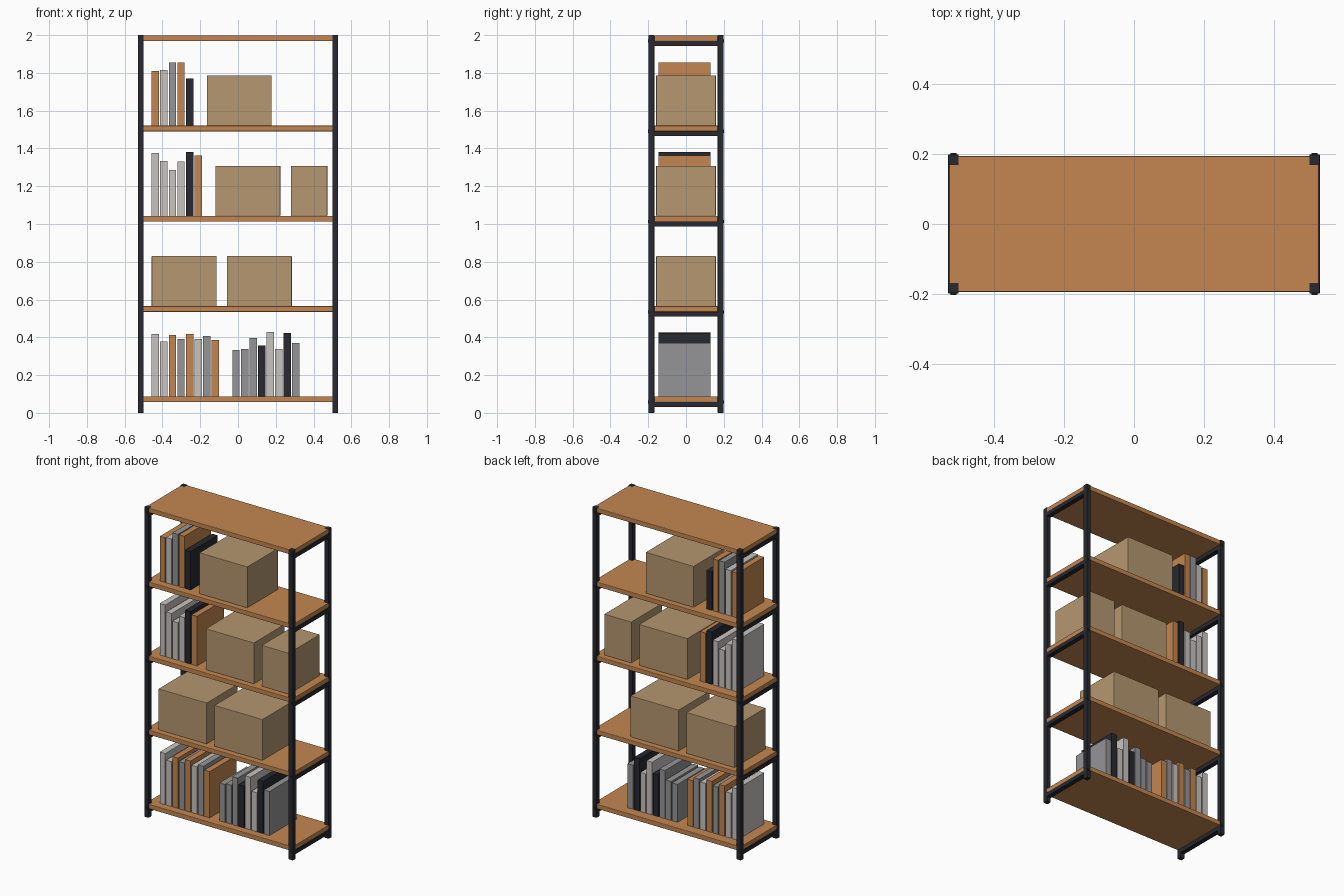
import bpy, bmesh

if "Cube" in bpy.data.objects:
    bpy.data.objects.remove(bpy.data.objects["Cube"])

def material(name, rgb):
    m = bpy.data.materials.new(name)
    m.diffuse_color = (*rgb, 1)
    m.use_nodes = True
    m.node_tree.nodes["Principled BSDF"].inputs["Base Color"].default_value = m.diffuse_color
    return m

WOOD = material("warm wood", (0.55, 0.24, 0.08))
METAL = material("dark metal", (0.021, 0.022, 0.029))
CARD = material("cardboard", (0.46, 0.31, 0.16))
LIGHT = material("light grey", (0.58, 0.55, 0.53))
GREY = material("mid grey", (0.30, 0.30, 0.31))

def box(name, x0, x1, y0, y1, z0, z1, mat, bevel=0):
    bm = bmesh.new()
    bmesh.ops.create_cube(bm, size=1)
    for v in bm.verts:
        v.co = (x1 if v.co.x > 0 else x0, y1 if v.co.y > 0 else y0, z1 if v.co.z > 0 else z0)
    me = bpy.data.meshes.new(name)
    bm.to_mesh(me)
    bm.free()
    me.materials.append(mat)
    ob = bpy.data.objects.new(name, me)
    bpy.context.collection.objects.link(ob)
    if bevel:
        b = ob.modifiers.new("soft edge", 'BEVEL')
        b.width, b.segments = bevel, 2
    return ob

# corner posts
for sx in (-1, 1):
    for sy in (-1, 1):
        xs, ys = sorted((sx * 0.5, sx * 0.53)), sorted((sy * 0.168, sy * 0.198))
        box("post", *xs, *ys, 0, 2, METAL, 0.002)

# shelves with a crossbar and bolts at each end
tops = [0.087 + 0.478 * i for i in range(4)] + [1.998]
for top in tops:
    box("shelf", -0.527, 0.527, -0.194, 0.194, top - 0.03, top, WOOD, 0.003)
    for s in (-1, 1):
        box("crossbar", *sorted((s * 0.5, s * 0.53)), -0.17, 0.17, top - 0.056, top - 0.03, METAL)
        for sy in (-1, 1):
            bpy.ops.mesh.primitive_cylinder_add(vertices=12, radius=0.008, depth=0.006,
                location=(s * 0.515, sy * 0.199, top - 0.03), rotation=(1.5708, 0, 0))
            bolt = bpy.context.object
            bolt.name = "bolt"
            bolt.data.materials.append(METAL)

# cardboard boxes: shelf index, left, right
for i, x0, x1 in ((1, -0.457, -0.113), (1, -0.058, 0.285), (2, -0.12, 0.224),
                  (2, 0.28, 0.473), (3, -0.165, 0.177)):
    box("storage_box", x0, x1, -0.158, 0.158, tops[i], tops[i] + 0.265, CARD, 0.002)

# rows of books: shelf index, start, colour letters, heights
KEY = {"w": WOOD, "d": METAL, "l": LIGHT, "g": GREY}
ROWS = (
    (0, -0.457, "llwgwlgw", (0.33, 0.29, 0.325, 0.305, 0.33, 0.305, 0.32, 0.298)),
    (0, -0.03, "gggdlldg", (0.245, 0.252, 0.31, 0.27, 0.34, 0.252, 0.337, 0.284)),
    (2, -0.457, "lllldw", (0.333, 0.29, 0.243, 0.288, 0.338, 0.32)),
    (3, -0.457, "wlgwd", (0.288, 0.293, 0.335, 0.335, 0.248)),
)
for i, start, colours, heights in ROWS:
    for n, (c, h) in enumerate(zip(colours, heights)):
        x = start + n * 0.0453
        box("book", x, x + 0.039, -0.145, 0.13, tops[i], tops[i] + h, KEY[c])
